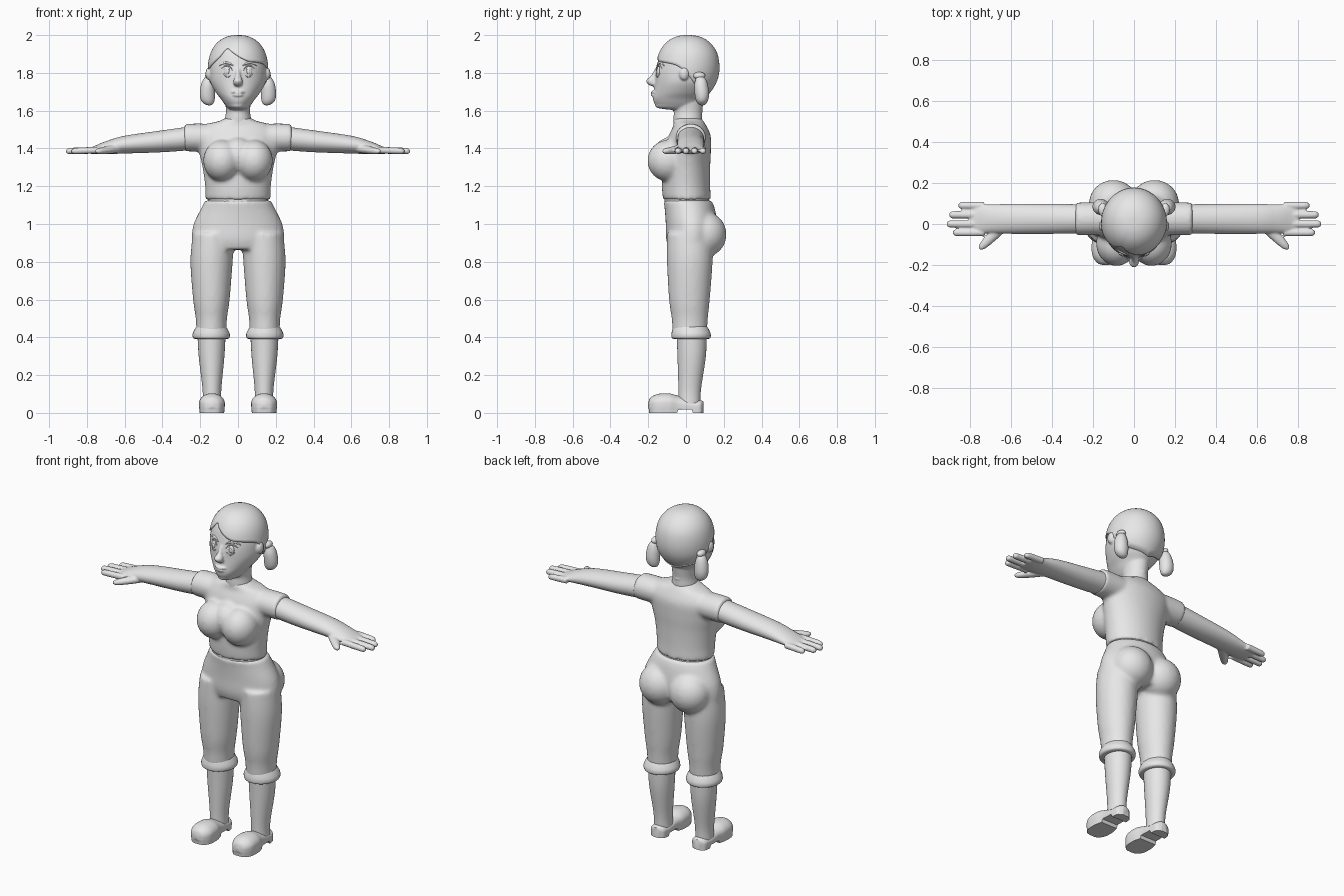
import bpy, bmesh, math
from mathutils import Vector, Matrix

GREY = bpy.data.materials.new("plain_grey")
GREY.diffuse_color = (0.8, 0.8, 0.8, 1)


def smooth_keys(keys, k):
    """Pass a smooth spline through ring keys, k steps per span."""
    out = []
    for i in range(len(keys) - 1):
        p = [keys[min(max(i + o, 0), len(keys) - 1)] for o in (-1, 0, 1, 2)]
        for j in range(k):
            t = j / k
            out.append([0.5 * (2 * b + (c - a) * t + (2 * a - 5 * b + 4 * c - d) * t * t
                               + (3 * b - a - 3 * c + d) * t ** 3) for a, b, c, d in zip(*p)])
    return out + [list(keys[-1])]


def loft(bm, keys, d=(0, 0, 1), both=False, n=32, k=5, box=False):
    """Closed tube through rings (x, y, z, radius_u, radius_v) facing direction d."""
    d = Vector(d).normalized()
    u, v = (Vector((1, 0, 0)), Vector((0, 1, 0)))
    if abs(d.z) < 0.9:
        v = Vector((0, 0, 1))
        u = v.cross(d)
    for side in ((1, -1) if both else (1,)):
        rings = []
        for x, y, z, ru, rv in smooth_keys(keys, k):
            ring = []
            for i in range(n):
                c, s = math.cos(math.tau * i / n), math.sin(math.tau * i / n)
                if box and s < 0:   # squarer lower half
                    c = math.copysign(abs(c) ** 0.45, c)
                    s = -abs(s) ** 0.45
                q = Vector((x, y, z)) + u * c * max(ru, .001) + v * s * max(rv, .001)
                ring.append(bm.verts.new((q.x * side, q.y, q.z)))
            rings.append(ring)
        for a, b in zip(rings, rings[1:]):
            for i in range(n):
                bm.faces.new((a[i], a[(i + 1) % n], b[(i + 1) % n], b[i]))
        bm.faces.new(rings[0])
        bm.faces.new(rings[-1])


def ball(bm, c, r, both=False):
    for side in ((1, -1) if both else (1,)):
        m = Matrix.Translation((c[0] * side, c[1], c[2])) @ Matrix.Diagonal((*r, 1))
        bmesh.ops.create_uvsphere(bm, u_segments=24, v_segments=14, radius=1, matrix=m)


def finish(name, bm, voxel=0, iterations=0):
    """Make the object; a voxel size fuses its pieces into one soft skin."""
    bmesh.ops.recalc_face_normals(bm, faces=bm.faces[:])
    me = bpy.data.meshes.new(name)
    bm.to_mesh(me)
    bm.free()
    ob = bpy.data.objects.new(name, me)
    bpy.context.collection.objects.link(ob)
    me.materials.append(GREY)
    if voxel:
        r = ob.modifiers.new("fuse", 'REMESH')
        r.mode, r.voxel_size, r.use_smooth_shade = 'VOXEL', voxel, True
        s = ob.modifiers.new("soften", 'SMOOTH')
        s.factor, s.iterations = 0.5, iterations
        me.polygons.foreach_set("use_smooth", [True] * len(me.polygons))
    else:
        bpy.context.view_layer.objects.active = ob
        ob.select_set(True)
        bpy.ops.object.shade_smooth_by_angle(angle=math.radians(50))
        ob.select_set(False)
    return ob


# shirt: torso, bust and short sleeves
bm = bmesh.new()
loft(bm, [(0, .005, 1.13, .173, .127), (0, 0, 1.2, .174, .128), (0, 0, 1.3, .188, .128),
          (0, .01, 1.39, .208, .122), (0, .02, 1.47, .215, .11), (0, .02, 1.525, .17, .085),
          (0, .012, 1.545, .10, .08), (0, .01, 1.56, .072, .075)], n=48)
ball(bm, (.085, -.095, 1.335), (.1, .11, .11), True)
ball(bm, (0, -.08, 1.36), (.09, .1, .1))
loft(bm, [(.08, .025, 1.457, .08, .07), (.2, .025, 1.458, .08, .074),
          (.285, .025, 1.457, .08, .073)], (1, 0, 0), True)
finish("shirt", bm, .01, 10)

# waistband tucked under the shirt hem
bm = bmesh.new()
loft(bm, [(0, .005, 1.09, .16, .118), (0, .005, 1.16, .16, .118)], n=48)
finish("waistband", bm)

# trousers: hips, seat and legs
bm = bmesh.new()
loft(bm, [(0, .008, 1.125, .174, .128), (0, .02, 1.08, .197, .133), (0, .03, 1.0, .235, .137),
          (0, .03, .92, .246, .135), (0, .025, .865, .235, .115)], n=48)
loft(bm, [(.13, .02, .95, .11, .12), (.14, .02, .8, .112, .121), (.141, .018, .6, .097, .108),
          (.141, .02, .5, .083, .096), (.141, .02, .42, .08, .091)], both=True)
ball(bm, (.1, .1, .945), (.12, .115, .12), True)
finish("trousers", bm, .01, 10)

# rolled cuffs, shins and shoes
bm = bmesh.new()
loft(bm, [(.142, .022, .46, .076, .088), (.142, .025, .438, .09, .098), (.142, .027, .415, .099, .104),
          (.142, .027, .395, .094, .1), (.142, .027, .39, .07, .075)], both=True)
finish("trouser_cuffs", bm)
bm = bmesh.new()
loft(bm, [(.14, .03, .43, .075, .08), (.14, .03, .3, .068, .075), (.138, .02, .13, .05, .06),
          (.138, .018, .05, .049, .058)], both=True)
finish("shins", bm)
bm = bmesh.new()
loft(bm, [(.138, -.2, .04, .012, .012), (.138, -.188, .045, .042, .035), (.138, -.15, .05, .065, .05),
          (.138, -.09, .051, .067, .052), (.138, -.04, .046, .056, .044), (.138, .03, .036, .051, .034),
          (.138, .075, .036, .044, .032), (.138, .092, .035, .018, .025)],
     (0, 1, 0), True, n=40, k=8, box=True)
for v in bm.verts:   # flat sole with an arch in front of the heel
    if v.co.z < .018:
        v.co.z = .018 if -.045 < v.co.y < .032 else 0
finish("shoes", bm)

# bare arms with hands
bm = bmesh.new()
X = (1, 0, 0)
loft(bm, [(.22, .025, 1.457, .07, .064), (.4, .025, 1.438, .073, .058), (.6, .025, 1.42, .073, .047),
          (.7, .025, 1.404, .07, .034), (.77, .025, 1.39, .07, .019), (.8, .025, 1.388, .058, .012)],
     X, True)
for y, tip in ((.09, .855), (.045, .9), (0, .912), (-.042, .882)):
    loft(bm, [(.73, y, 1.392, .018, .018), (tip - .03, y, 1.387, .018, .017),
              (tip - .008, y, 1.385, .014, .013), (tip, y, 1.385, .005, .005)], X, True, n=14)
loft(bm, [(.63, .0, 1.402, .03, .025), (.69, -.06, 1.392, .026, .021), (.735, -.105, 1.386, .019, .016),
          (.752, -.122, 1.385, .007, .007)], (.7, -.7, 0), True, n=16)
finish("arms", bm, .0055, 3)

# head with neck, nose, lips and ears
HEAD = [(0, .06, 1.595, .03, .03), (0, -.035, 1.612, .052, .105), (0, -.043, 1.635, .072, .122),
        (0, -.04, 1.665, .093, .135), (0, -.023, 1.7, .12, .148), (0, -.005, 1.75, .146, .16),
        (0, .003, 1.8, .152, .165), (0, .008, 1.85, .15, .16), (0, .01, 1.9, .138, .147),
        (0, .01, 1.94, .115, .122), (0, .01, 1.97, .081, .087), (0, .01, 1.987, .042, .045),
        (0, .01, 1.992, .005, .005)]
SAMPLES = smooth_keys(HEAD, 10)


def section(z):
    """Centre y and radii of the head at height z."""
    for a, b in zip(SAMPLES, SAMPLES[1:]):
        if a[2] <= z <= b[2]:
            t = (z - a[2]) / max(b[2] - a[2], 1e-6)
            return [a[i] + (b[i] - a[i]) * t for i in (1, 3, 4)]
    return SAMPLES[-1][1], .005, .005


def face_y(x, z):
    cy, rx, ry = section(z)
    return cy - ry * math.sqrt(max(0, 1 - (x / rx) ** 2))


bm = bmesh.new()
loft(bm, HEAD, n=48, k=6)
loft(bm, [(0, .01, 1.5, .08, .075), (0, .01, 1.56, .069, .076), (0, .01, 1.6, .064, .076),
          (0, .005, 1.66, .07, .09), (0, .005, 1.74, .08, .1)])
loft(bm, [(0, -.15, 1.825, .012, .012), (0, -.168, 1.785, .014, .018), (0, -.183, 1.76, .024, .028),
          (0, -.175, 1.738, .022, .024), (0, -.165, 1.728, .01, .01)], n=20)
for z, w in ((1.698, .036), (1.682, .031)):
    ball(bm, (0, -.165, z), (w, .022, .0085))
ball(bm, (.154, -.01, 1.795), (.018, .026, .034), True)
finish("head", bm, .0055, 3)

# hair cap with a swept fringe: (angle from the front, hairline height)
LINE = [(-180, 1.68), (-120, 1.72), (-90, 1.80), (-60, 1.85), (-42, 1.885), (-28, 1.93), (-15, 1.915),
        (5, 1.882), (22, 1.862), (45, 1.855), (70, 1.84), (90, 1.80), (120, 1.72), (180, 1.68)]
CURVE = smooth_keys(LINE, 6)


def hairline(deg):
    for (a, za), (b, zb) in zip(CURVE, CURVE[1:]):
        if a <= deg <= b:
            return za + (zb - za) * (deg - a) / (b - a)
    return 1.68


bm = bmesh.new()
N, ROWS = 90, 16
grid = []
for j in range(ROWS + 1):
    t = math.sin(math.pi / 2 * j / ROWS)
    row = []
    for i in range(N):
        deg = -180 + 360 * i / N
        a, z0 = math.radians(deg), hairline(deg)
        z = z0 + (1.9915 - z0) * t
        cy, rx, ry = section(z)
        row.append(bm.verts.new(((rx + .008) * math.sin(a), cy - (ry + .008) * math.cos(a), z + .008 * t)))
    grid.append(row)
for a, b in zip(grid, grid[1:]):
    for i in range(N):
        bm.faces.new((a[i], a[(i + 1) % N], b[(i + 1) % N], b[i]))
bm.faces.new(grid[-1])
hair = finish("hair", bm)
shell = hair.modifiers.new("thickness", 'SOLIDIFY')
shell.thickness, shell.offset = .012, -1

# pigtails with hair ties
bm = bmesh.new()
loft(bm, [(.15, .07, 1.785, .012, .015), (.158, .078, 1.768, .024, .026), (.16, .08, 1.735, .036, .036),
          (.162, .084, 1.69, .04, .038), (.16, .085, 1.655, .036, .032), (.155, .085, 1.635, .022, .02),
          (.152, .085, 1.628, .005, .005)], both=True, n=24)
finish("pigtails", bm)
bm = bmesh.new()
ball(bm, (.152, .07, 1.785), (.022, .032, .02), True)
finish("hair_ties", bm)

# eyes and pupils
bm = bmesh.new()
ball(bm, (.056, face_y(.056, 1.808) + .005, 1.808), (.019, .01, .027), True)
finish("eyes", bm)
bm = bmesh.new()
ball(bm, (.056, face_y(.056, 1.808) - .003, 1.806), (.009, .005, .013), True)
finish("pupils", bm)


def stroke(name, pts, r):
    """Thin mirrored line lying on the face."""
    bm = bmesh.new()
    keys = [(x, face_y(x, z), z, r * f, r * f) for (x, z), f in zip(pts, (.5, 1, 1, .4))]
    loft(bm, keys, X, True, n=10)
    finish(name, bm)


stroke("eyebrows", [(.025, 1.838), (.045, 1.85), (.07, 1.853), (.1, 1.838)], .006)
stroke("upper_eyelids", [(.03, 1.815), (.045, 1.836), (.066, 1.838), (.088, 1.824)], .004)
stroke("lower_eyelids", [(.036, 1.792), (.05, 1.779), (.064, 1.781), (.078, 1.797)], .003)
